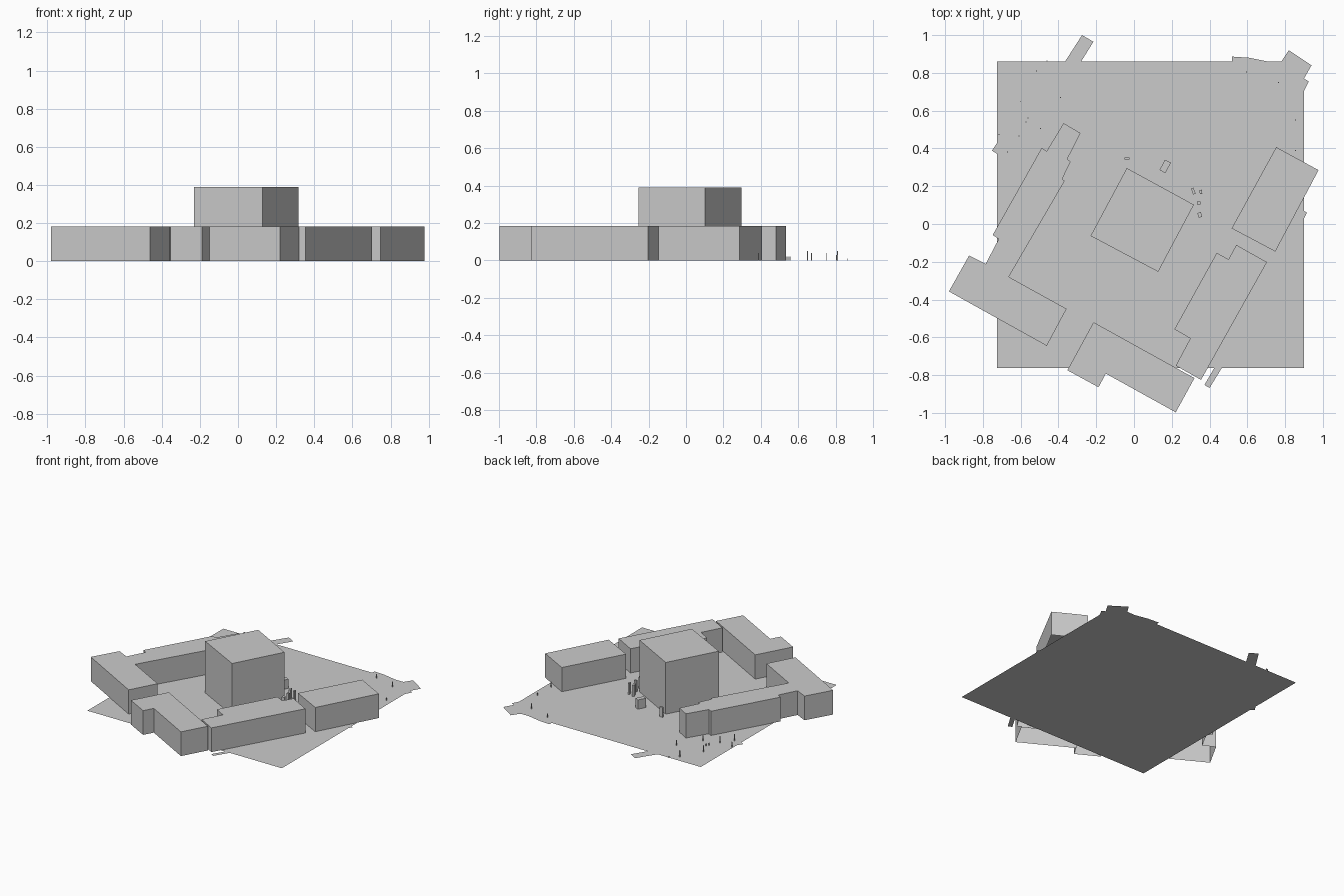
import bpy, bmesh, math
from mathutils import Matrix, Vector


def finish(name, bm):
    mesh = bpy.data.meshes.new(name)
    bm.to_mesh(mesh)
    bm.free()
    obj = bpy.data.objects.new(name, mesh)
    bpy.context.collection.objects.link(obj)
    return obj


def flat(name, pts):
    """Flat sheet on the ground, facing up."""
    bm = bmesh.new()
    f = bm.faces.new([bm.verts.new((x, y, 0)) for x, y in pts])
    f.normal_update()
    if f.normal.z < 0:
        f.normal_flip()
    return finish(name, bm)


def block(name, pts, height):
    """Footprint raised to walls and roof, open underneath."""
    bm = bmesh.new()
    low = [bm.verts.new((x, y, 0)) for x, y in pts]
    top = [bm.verts.new((x, y, height)) for x, y in pts]
    n = len(pts)
    for i in range(n):
        j = (i + 1) % n
        # footprints are listed clockwise
        bm.faces.new((low[j], low[i], top[i], top[j]))
    bm.faces.new(top[::-1])
    return finish(name, bm)


def post(name, x, y, w, d, h, angle):
    """Small upright box, turned about z."""
    rot = Matrix.Rotation(math.radians(angle), 3, 'Z')
    pts = []
    for sx, sy in ((-1, -1), (-1, 1), (1, 1), (1, -1)):
        p = rot @ Vector((sx * w / 2, sy * d / 2, 0))
        pts.append((x + p.x, y + p.y))
    return block(name, pts, h)


# Ground sheet and the paths that stick out past it
flat("ground", [(-0.725, -0.762), (0.9, -0.762), (0.9, 0.86), (-0.725, 0.86)])
flat("north_path", [(-0.365, 0.86), (-0.275, 1.0), (-0.215, 0.965), (-0.28, 0.86)])
flat("north_lawn", [(0.52, 0.86), (0.52, 0.886), (0.61, 0.88), (0.71, 0.86)])
flat("corner_pavement", [(0.78, 0.86), (0.82, 0.92), (0.94, 0.84), (0.9, 0.77),
                         (0.9, 0.86)])
flat("corner_step", [(0.9, 0.77), (0.925, 0.755), (0.9, 0.705)])
flat("east_step", [(0.9, 0.07), (0.915, 0.06), (0.9, 0.03)])
flat("west_step", [(-0.725, 0.43), (-0.752, 0.388), (-0.725, 0.372)])
flat("south_path", [(0.425, -0.762), (0.465, -0.762), (0.4, -0.868), (0.373, -0.852)])

# Low wings around the courtyard
LOW = 0.183
block("west_wing", [
    (-0.373, 0.534), (-0.283, 0.481), (-0.353, 0.344), (-0.336, 0.33),
    (-0.38, 0.238), (-0.367, 0.228), (-0.663, -0.28), (-0.357, -0.449),
    (-0.462, -0.645), (-0.98, -0.357), (-0.873, -0.167), (-0.785, -0.211),
    (-0.716, -0.079), (-0.748, -0.058), (-0.489, 0.402), (-0.462, 0.386)], LOW)
block("south_wing", [
    (-0.214, -0.52), (0.32, -0.816), (0.221, -0.997), (-0.149, -0.792),
    (-0.188, -0.864), (-0.353, -0.774)], LOW)
block("southeast_wing", [
    (0.542, -0.111), (0.704, -0.202), (0.355, -0.825), (0.221, -0.75),
    (0.298, -0.606), (0.214, -0.557), (0.438, -0.153), (0.5, -0.187)], LOW)
block("east_wing", [(0.753, 0.407), (0.977, 0.285), (0.748, -0.146), (0.517, -0.023)], LOW)

# Taller central hall
block("central_hall", [(-0.038, 0.296), (0.317, 0.102), (0.128, -0.253), (-0.23, -0.063)], 0.39)

# Kiosks and pillars beside the hall
for i, spec in enumerate([
        (-0.037, 0.346, 0.027, 0.011, 0.075, 0), (0.165, 0.305, 0.035, 0.062, 0.07, -28),
        (0.314, 0.174, 0.014, 0.034, 0.085, 20), (0.354, 0.17, 0.013, 0.022, 0.085, 5),
        (0.342, 0.111, 0.018, 0.016, 0.085, 0), (0.348, 0.048, 0.019, 0.026, 0.085, 15)]):
    post(f"courtyard_pillar_{i + 1}", *spec)

# Thin poles scattered over the lawn
poles = [(-0.6, 0.65, .05), (-0.388, 0.67, .04), (-0.46, 0.862, .01), (-0.515, 0.81, .05),
         (-0.715, 0.475, .04), (-0.61, 0.465, .05), (-0.572, 0.54, .02), (-0.56, 0.56, .02),
         (-0.495, 0.505, .04), (-0.67, 0.38, .05), (0.595, 0.805, .03), (0.765, 0.75, .04),
         (0.855, 0.55, .02), (0.855, 0.388, .04)]
for i, (x, y, h) in enumerate(poles):
    post(f"lawn_pole_{i + 1}", x, y, 0.005, 0.005, h, 0)
